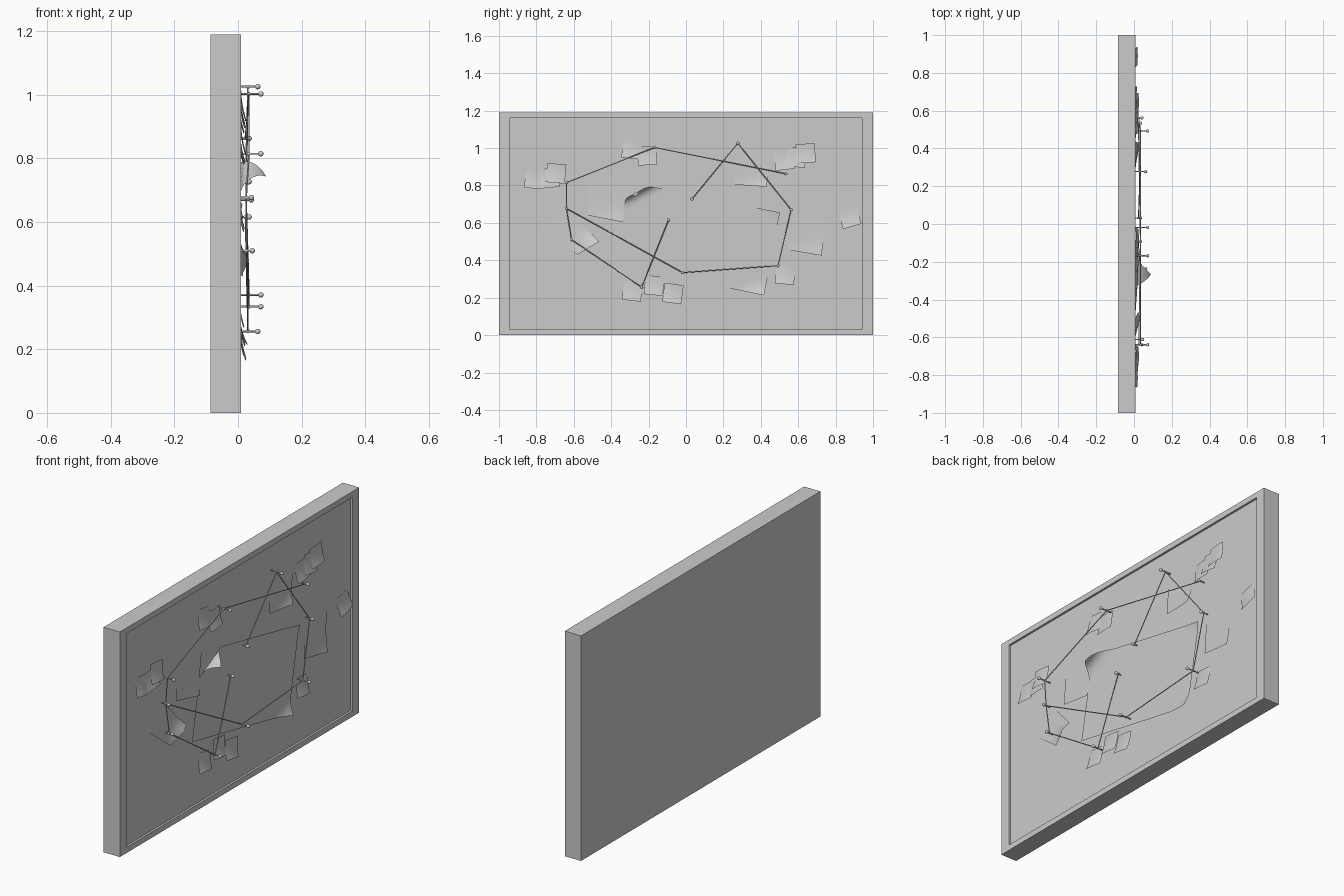
import bpy, bmesh, math
from mathutils import Vector

if "Cube" in bpy.data.objects:
    bpy.data.objects.remove(bpy.data.objects["Cube"])

PANEL = -0.002   # x of the recessed board surface
FRONT = 0.009    # x of the frame face
BACK = -0.086
H = 1.19


def make_object(name, bm, smooth=False):
    me = bpy.data.meshes.new(name)
    bm.to_mesh(me)
    bm.free()
    for p in me.polygons:
        p.use_smooth = smooth
    ob = bpy.data.objects.new(name, me)
    bpy.context.collection.objects.link(ob)
    return ob


# Board with recessed panel inside a raised frame
bm = bmesh.new()
bmesh.ops.create_cube(bm, size=1)
for v in bm.verts:
    v.co = Vector((FRONT if v.co.x > 0 else BACK, v.co.y * 2, (v.co.z + 0.5) * H))
face = max(bm.faces, key=lambda f: f.calc_center_median().x)
bmesh.ops.inset_region(bm, faces=[face], thickness=0.057)
for v in face.verts:
    v.co.z = 0.03 if v.co.z < 0.5 else 1.16
    v.co.y = math.copysign(0.942, v.co.y)
inner = bmesh.ops.extrude_face_region(bm, geom=[face])
for g in inner["geom"]:
    if isinstance(g, bmesh.types.BMVert):
        g.co.x = PANEL
if face.is_valid:
    bmesh.ops.delete(bm, geom=[face], context='FACES_ONLY')
bmesh.ops.recalc_face_normals(bm, faces=bm.faces)
make_object("board", bm)


# Sheet: bilinear grid over four (y, z) corners TL, TR, BR, BL; shape bends it off the board
def sheet(name, corners, shape, n=8):
    tl, tr, br, bl = [Vector(c) for c in corners]
    bm = bmesh.new()
    rows = []
    for j in range(n + 1):
        t = j / n
        row = []
        for i in range(n + 1):
            s = i / n
            p = tl.lerp(tr, s).lerp(bl.lerp(br, s), t)
            row.append(bm.verts.new(shape(s, t, p)))
        rows.append(row)
    for j in range(n):
        for i in range(n):
            bm.faces.new((rows[j][i], rows[j + 1][i], rows[j + 1][i + 1], rows[j][i + 1]))
    return make_object(name, bm, True)


# Sticky notes: centre y, centre z, tilt in degrees, layer
notes = [
    (-0.81, 0.835, -5, 0), (-0.73, 0.84, 4, 1), (-0.695, 0.865, -5, 2),
    (-0.29, 0.995, -6, 0), (-0.208, 0.96, 3, 1),
    (0.525, 0.935, 6, 0), (0.59, 0.95, -6, 1), (0.64, 0.972, 4, 2),
    (-0.287, 0.235, -6, 0), (-0.17, 0.265, -6, 1), (-0.07, 0.222, -8, 2),
    (0.53, 0.323, -5, 0), (0.875, 0.63, 16, 0),
]
for k, (cy, cz, deg, layer) in enumerate(notes):
    a = math.radians(deg)
    h = 0.051
    cs = [(cy + u * math.cos(a) - w * math.sin(a), cz + u * math.sin(a) + w * math.cos(a))
          for u, w in ((-h, h), (h, h), (h, -h), (-h, -h))]

    def curl(s, t, p, layer=layer):
        x = PANEL + 0.003 + 0.003 * layer + 0.016 * t * t + 0.003 * math.sin(math.pi * s)
        return Vector((x, p.x, p.y))
    sheet("sticky_note_%d" % (k + 1), cs, curl)


# Photos and documents, with the lower corner lifting away
def lifted(amount, s0):
    def f(s, t, p):
        d = max(0, t - 0.55 - 0.35 * abs(s - s0)) / 0.45
        return Vector((PANEL + 0.003 + 0.004 * t + amount * d * d, p.x, p.y))
    return f


sheet("document_left", [(-0.52, 0.84), (-0.30, 0.86), (-0.34, 0.605), (-0.525, 0.64)], lifted(0.012, 0.9))
sheet("document_top", [(0.265, 1.0), (0.46, 0.975), (0.43, 0.793), (0.257, 0.805)], lifted(0.018, 1.0))
sheet("document_right", [(0.555, 0.68), (0.738, 0.68), (0.727, 0.425), (0.545, 0.455)], lifted(0.012, 1.0))
sheet("photo_left", [(-0.77, 0.578), (-0.633, 0.684), (-0.465, 0.50), (-0.58, 0.43)], lifted(0.032, 0.7))

# Large map: rolled upper-left corner, slightly raised lower-right corner
fold_a = Vector((-0.345, 0.67))
fold_dir = Vector((0.885, 0.465)).normalized()
fold_n = Vector((-fold_dir.y, fold_dir.x))


def map_shape(s, t, p):
    d = (p - fold_a).dot(fold_n)
    x = PANEL + 0.008
    if d > 0 and s < 0.5:
        r = 0.046
        q = p - fold_n * d + fold_n * (r * math.sin(d / r))
        return Vector((x + r * (1 - math.cos(d / r)), q.x, q.y))
    c = max(0, s + t - 1.78) / 0.22
    e = max(0, s - t - 0.85) / 0.15
    return Vector((x + 0.026 * c * c + 0.008 * e * e, p.x, p.y))


sheet("map", [(-0.307, 0.82), (0.502, 0.655), (0.417, 0.213), (-0.393, 0.375)], map_shape, 36)


# Pins: y, z, x of the ball head
pins = [
    (-0.168, 1.003, 0.075), (0.277, 1.026, 0.065), (-0.639, 0.815, 0.075),
    (-0.639, 0.677, 0.045), (-0.612, 0.51, 0.048), (-0.237, 0.256, 0.065),
    (-0.093, 0.616, 0.038), (-0.018, 0.334, 0.075), (0.032, 0.727, 0.038),
    (0.534, 0.863, 0.038), (0.562, 0.67, 0.045), (0.492, 0.371, 0.075),
]


def rod(name, a, b, r, sides=8):
    bm = bmesh.new()
    bmesh.ops.create_cone(bm, cap_ends=True, segments=sides, radius1=r, radius2=r, depth=(b - a).length)
    q = (b - a).to_track_quat('Z', 'Y')
    for v in bm.verts:
        v.co = q @ v.co + (a + b) / 2
    return make_object(name, bm, True)


for k, (y, z, x) in enumerate(pins):
    rod("pin_shaft_%d" % (k + 1), Vector((PANEL, y, z)), Vector((x, y, z)), 0.003)
    bm = bmesh.new()
    bmesh.ops.create_uvsphere(bm, u_segments=16, v_segments=10, radius=0.0085)
    bmesh.ops.translate(bm, verts=bm.verts, vec=(x - 0.003, y, z))
    make_object("pin_head_%d" % (k + 1), bm, True)

# Strings between pins, with a small loop tied round each shaft
links = [(2, 0), (0, 9), (1, 8), (1, 10), (10, 11), (11, 7), (7, 3), (2, 3), (3, 4), (4, 5), (5, 6)]


def tie(i):
    y, z, x = pins[i]
    return Vector((0.012 + 0.3 * x, y, z))


for k, (i, j) in enumerate(links):
    rod("string_%d" % (k + 1), tie(i), tie(j), 0.0026, 6)
for k in range(len(pins)):
    c = tie(k)
    rod("string_knot_%d" % (k + 1), c - Vector((0.004, 0, 0)), c + Vector((0.004, 0, 0)), 0.0055, 10)

for ob in bpy.context.collection.objects:
    if ob.name.startswith(("pin_shaft", "string")):
        ob.data.set_sharp_from_angle(angle=math.radians(50))
